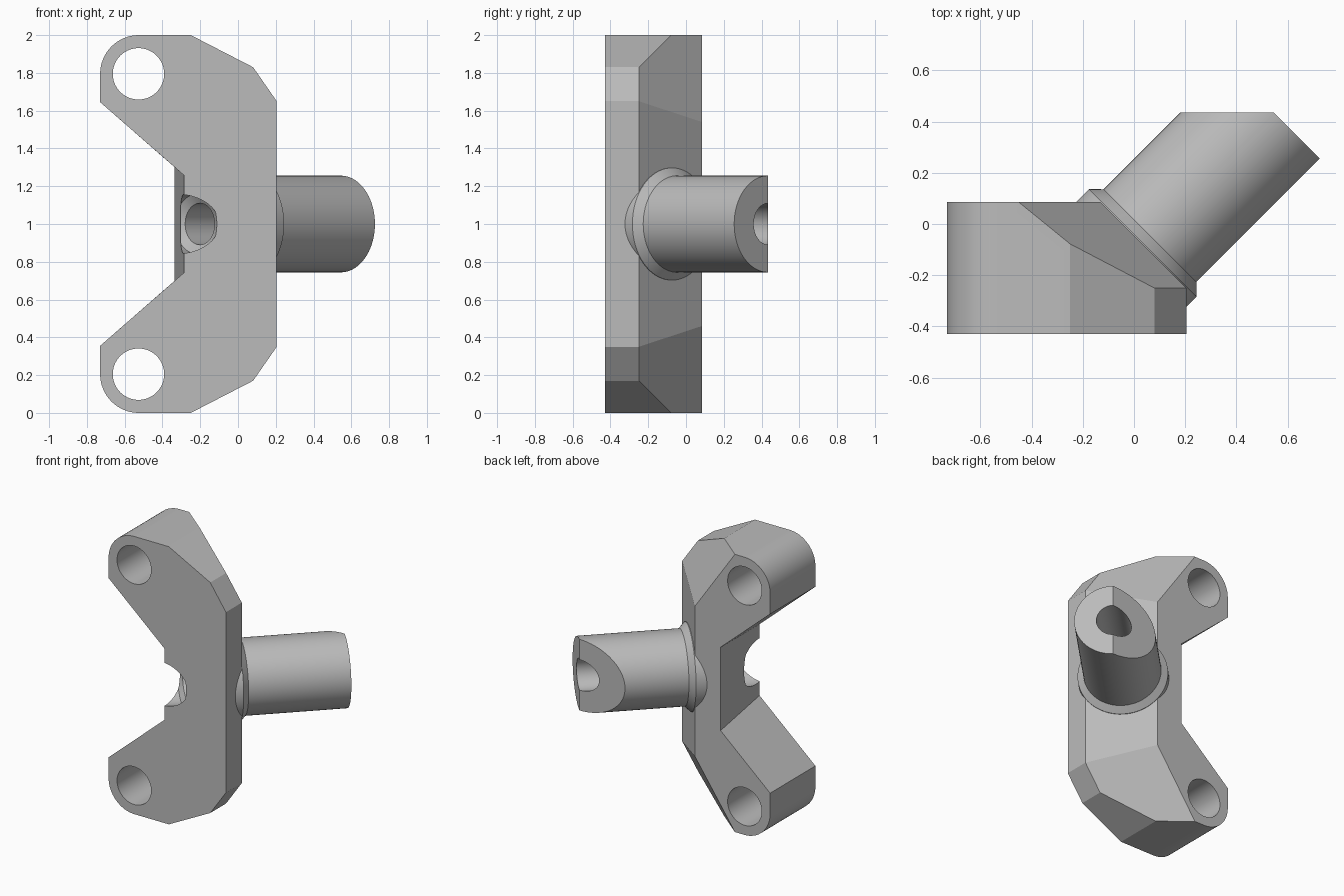
import bpy, bmesh, math
from mathutils import Vector

old = bpy.data.objects.get("Cube")
if old:
    bpy.data.objects.remove(old, do_unlink=True)

grey = bpy.data.materials.new("plain grey")
grey.use_nodes = True
colour = (0.5, 0.5, 0.5, 1)
grey.diffuse_color = colour
grey.node_tree.nodes["Principled BSDF"].inputs["Base Color"].default_value = colour

FRONT, BACK, MID = -0.43, 0.085, 1.0
AXIS = Vector((1, 1, 0)).normalized()
CENTRE = Vector((0.054, -0.054, MID))


def finish(name, bm):
    bmesh.ops.recalc_face_normals(bm, faces=bm.faces)
    mesh = bpy.data.meshes.new(name)
    bm.to_mesh(mesh)
    bm.free()
    mesh.materials.append(grey)
    obj = bpy.data.objects.new(name, mesh)
    bpy.context.collection.objects.link(obj)
    return obj


def slice_off(bm, point, normal):
    """Remove everything beyond a plane and close the cut."""
    cut = bmesh.ops.bisect_plane(bm, geom=bm.verts[:] + bm.edges[:] + bm.faces[:], dist=1e-5,
                                 plane_co=point, plane_no=normal, clear_outer=True)
    edges = [e for e in cut["geom_cut"] if isinstance(e, bmesh.types.BMEdge)]
    bmesh.ops.holes_fill(bm, edges=edges, sides=0)


def bridge(bm, rings):
    """Skin a list of equal rings and cap both ends."""
    loops = [[bm.verts.new(p) for p in ring] for ring in rings]
    for a, b in zip(loops, loops[1:]):
        for i in range(len(a)):
            j = (i + 1) % len(a)
            bm.faces.new((a[i], a[j], b[j], b[i]))
    bm.faces.new(loops[0])
    bm.faces.new(loops[-1])
    bmesh.ops.recalc_face_normals(bm, faces=bm.faces)


def turned(profile, centre, axis, sides=72):
    """Turn (radius, distance) pairs about an axis."""
    bm = bmesh.new()
    turn = axis.to_track_quat('Z', 'Y')
    angles = [math.tau * i / sides for i in range(sides)]
    bridge(bm, [[centre + turn @ Vector((r * math.cos(t), r * math.sin(t), d)) for t in angles]
                for r, d in profile])
    return bm


def cut_with(obj, cutter):
    mod = obj.modifiers.new("cut", 'BOOLEAN')
    mod.operation, mod.solver, mod.object = 'DIFFERENCE', 'EXACT', cutter
    bpy.context.view_layer.objects.active = obj
    bpy.ops.object.modifier_apply(modifier=mod.name)


# Bracket outline: upper half, then mirrored about mid height
def outline(y, notch):
    half = [(0.205, 1.65), (0.08, 1.83), (-0.25, 2.0)]
    for i in range(17):
        t = math.pi / 2 * (1 + i / 16)
        half.append((-0.525 + 0.205 * math.cos(t), 1.795 + 0.205 * math.sin(t)))
    half += [(-0.73, 1.645), notch]
    both = half + [(x, 2 * MID - z) for x, z in reversed(half)]
    return [Vector((x, y, z)) for x, z in both]


bm = bmesh.new()
bridge(bm, [outline(FRONT, (-0.285, 1.257)), outline(BACK, (-0.335, 1.3))])

# Slanted seat for the post, and a sloping facet at each end
seat = Vector((0.205, -0.25, 1.65))
slice_off(bm, seat, AXIS)
slope = (Vector((0.08, -0.25, 1.83)) - seat).cross(Vector((-0.13, BACK, 1.54)) - seat)
if slope.z < 0:
    slope.negate()
slice_off(bm, seat, slope)
slice_off(bm, Vector((seat.x, seat.y, 2 * MID - seat.z)), Vector((slope.x, slope.y, -slope.z)))
bracket = finish("bracket", bm)

# Angled post with a chamfered collar and a trimmed tip
bm = turned([(0.297, -0.2), (0.297, -0.028), (0.256, 0.012), (0.256, 0.693)], CENTRE, AXIS)
slice_off(bm, Vector((0, 0.435, 0)), Vector((0, 1, 0)))
post = finish("angled_post", bm)

# Bore with a countersunk mouth, and two mounting holes
cutters = [finish("bore_cutter", turned(
    [(0.157, -0.8), (0.157, -0.388), (0.11, -0.362), (0.11, 0.9)], CENTRE, AXIS))]
for z in (0.205, 1.795):
    cutters.append(finish("mounting_hole_cutter", turned(
        [(0.136, -1), (0.136, 1)], Vector((-0.527, 0, z)), Vector((0, 1, 0)))))

for cutter in cutters:
    cut_with(bracket, cutter)
cut_with(post, cutters[0])
for cutter in cutters:
    bpy.data.objects.remove(cutter, do_unlink=True)

# Smooth round surfaces, crisp edges
for obj in bpy.context.view_layer.objects:
    obj.select_set(obj in (bracket, post))
bpy.context.view_layer.objects.active = bracket
bpy.ops.object.shade_smooth_by_angle(angle=math.radians(20))
